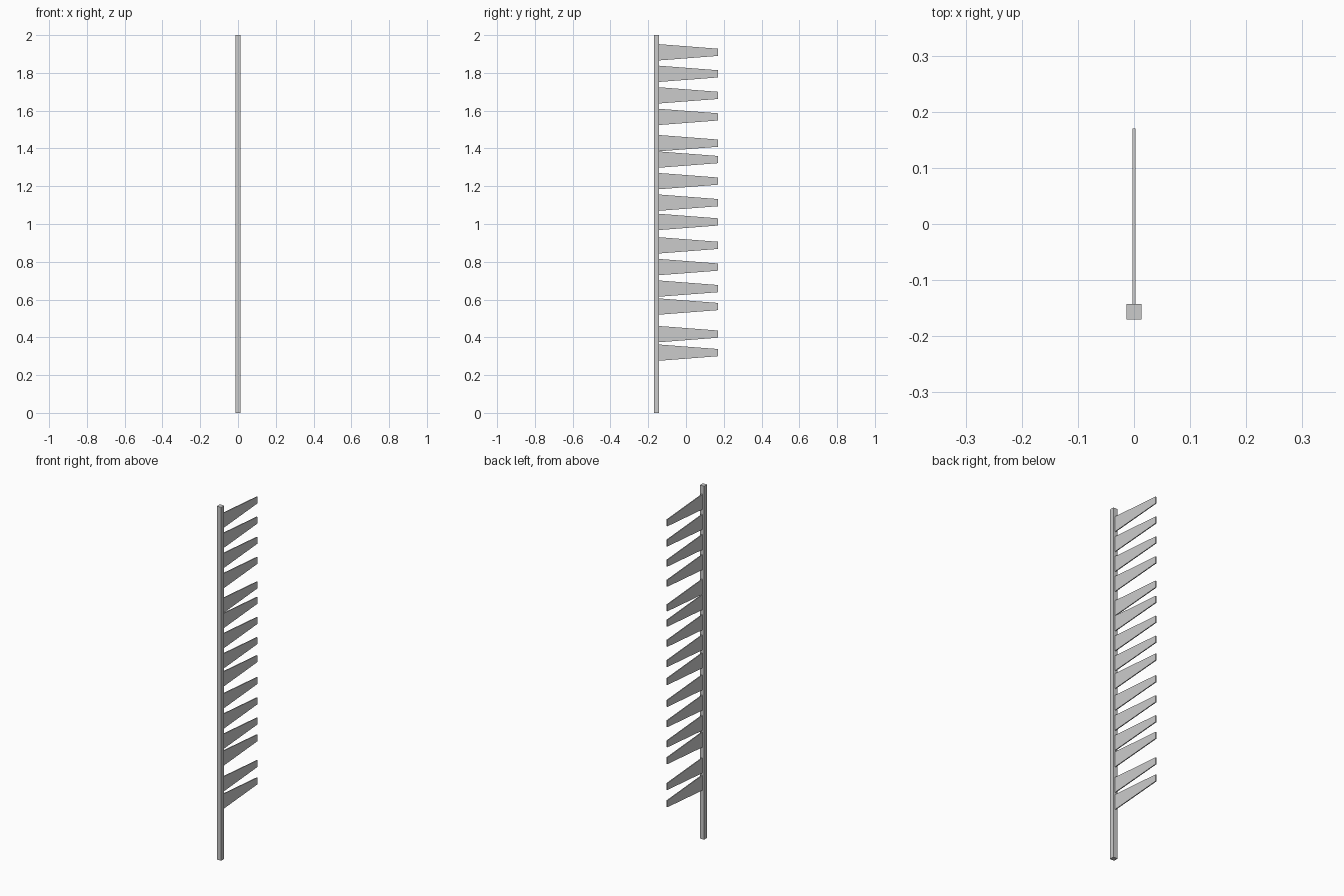
import bpy, bmesh

if "Cube" in bpy.data.objects:
    bpy.data.objects.remove(bpy.data.objects["Cube"])

def prism(name, profile, half_x):
    """Extrude a (y, z) profile symmetrically along x."""
    bm = bmesh.new()
    face = bm.faces.new([bm.verts.new((-half_x, y, z)) for y, z in profile])
    ext = bmesh.ops.extrude_face_region(bm, geom=[face])
    moved = [g for g in ext["geom"] if isinstance(g, bmesh.types.BMVert)]
    bmesh.ops.translate(bm, verts=moved, vec=(2 * half_x, 0, 0))
    bmesh.ops.recalc_face_normals(bm, faces=bm.faces)
    mesh = bpy.data.meshes.new(name)
    bm.to_mesh(mesh)
    bm.free()
    obj = bpy.data.objects.new(name, mesh)
    bpy.context.collection.objects.link(obj)
    return obj

BACK, ROOT, TIP = -0.17, -0.143, 0.17

# upright square post
prism("post", [(BACK, 0), (ROOT, 0), (ROOT, 2), (BACK, 2)], 0.0135)

# thin tapered shelf arms at irregular heights
heights = [0.319, 0.417, 0.563, 0.658, 0.772, 0.887, 1.011, 1.113,
           1.227, 1.341, 1.428, 1.567, 1.681, 1.795, 1.909]
for i, z in enumerate(heights, 1):
    prism(f"arm_{i:02d}", [(ROOT, z - 0.043), (TIP, z - 0.019),
                           (TIP, z + 0.019), (ROOT, z + 0.043)], 0.0027)
